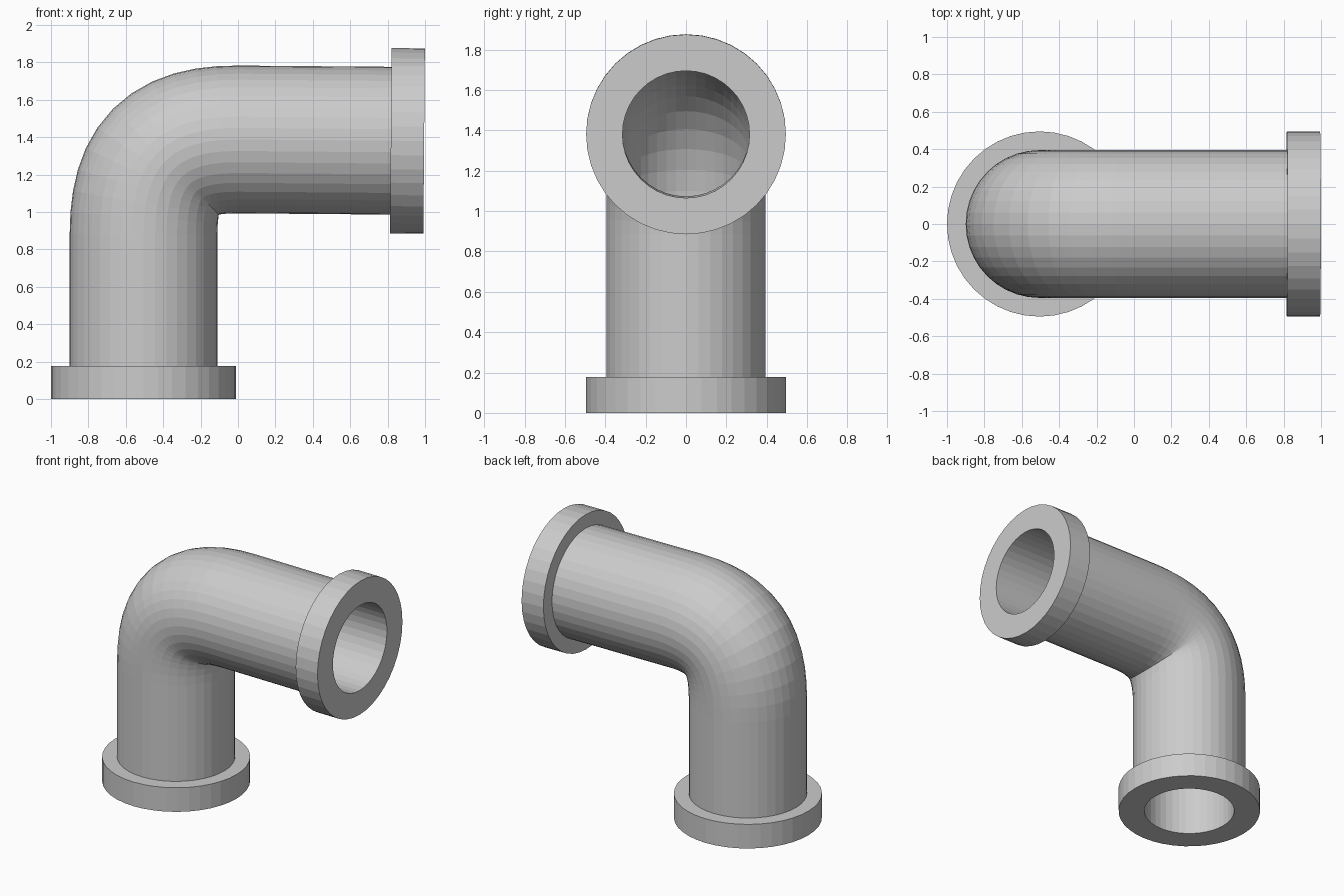
import bpy, bmesh
from mathutils import Vector

if "Cube" in bpy.data.objects:
    bpy.data.objects.remove(bpy.data.objects["Cube"])

SIDES = 40
BORE, PIPE, FLANGE = 0.315, 0.395, 0.495
THICK = 0.178
UP = Vector((0, 0, 1))
OUT = Vector((0.995, 0, -0.008)).normalized()   # outlet leg droops very slightly
BASE = Vector((-0.505, 0, 0))
BEND_A = Vector((-0.505, 0, 0.883))
BEND_B = Vector((0, 0, 1.388))
END = Vector((0.995, 0, 1.38))


def bend(t, k=0.72 * 0.505):
    """Point and direction on the full-shouldered elbow curve."""
    p = [BEND_A, BEND_A + UP * k, BEND_B - OUT * k, BEND_B]
    s = 1 - t
    pos = p[0] * s**3 + p[1] * 3 * s * s * t + p[2] * 3 * s * t * t + p[3] * t**3
    tan = (p[1] - p[0]) * s * s + (p[2] - p[1]) * 2 * s * t + (p[3] - p[2]) * t * t
    return pos, tan.normalized()


def ring_solid(name, stations):
    """Join a closed cycle of circles (centre, direction, radius) into a hollow solid."""
    from math import cos, sin, tau
    bm = bmesh.new()
    side = Vector((0, 1, 0))
    rings = []
    for pos, tan, r in stations:
        across = tan.cross(side)
        rings.append([bm.verts.new(pos + r * (across * cos(tau * i / SIDES) + side * sin(tau * i / SIDES)))
                      for i in range(SIDES)])
    for a, b in zip(rings, rings[1:] + rings[:1]):
        for i in range(SIDES):
            j = (i + 1) % SIDES
            bm.faces.new((a[i], a[j], b[j], b[i]))
    bmesh.ops.recalc_face_normals(bm, faces=bm.faces)
    mesh = bpy.data.meshes.new(name)
    bm.to_mesh(mesh)
    bm.free()
    obj = bpy.data.objects.new(name, mesh)
    bpy.context.collection.objects.link(obj)
    return obj


# bent pipe between the flanges: out along the bore, back along the skin
path = [(BASE + UP * THICK, UP)]
path += [bend(i / 12) for i in range(13)]
path += [(END - OUT * THICK, OUT)]
ring_solid("elbow_pipe", [(p, d, BORE) for p, d in path] + [(p, d, PIPE) for p, d in reversed(path)])

# end flanges
for name, start, d in (("base_flange", BASE, UP), ("outlet_flange", END - OUT * THICK, OUT)):
    stop = start + d * THICK
    ring_solid(name, [(start, d, BORE), (stop, d, BORE), (stop, d, FLANGE), (start, d, FLANGE)])
